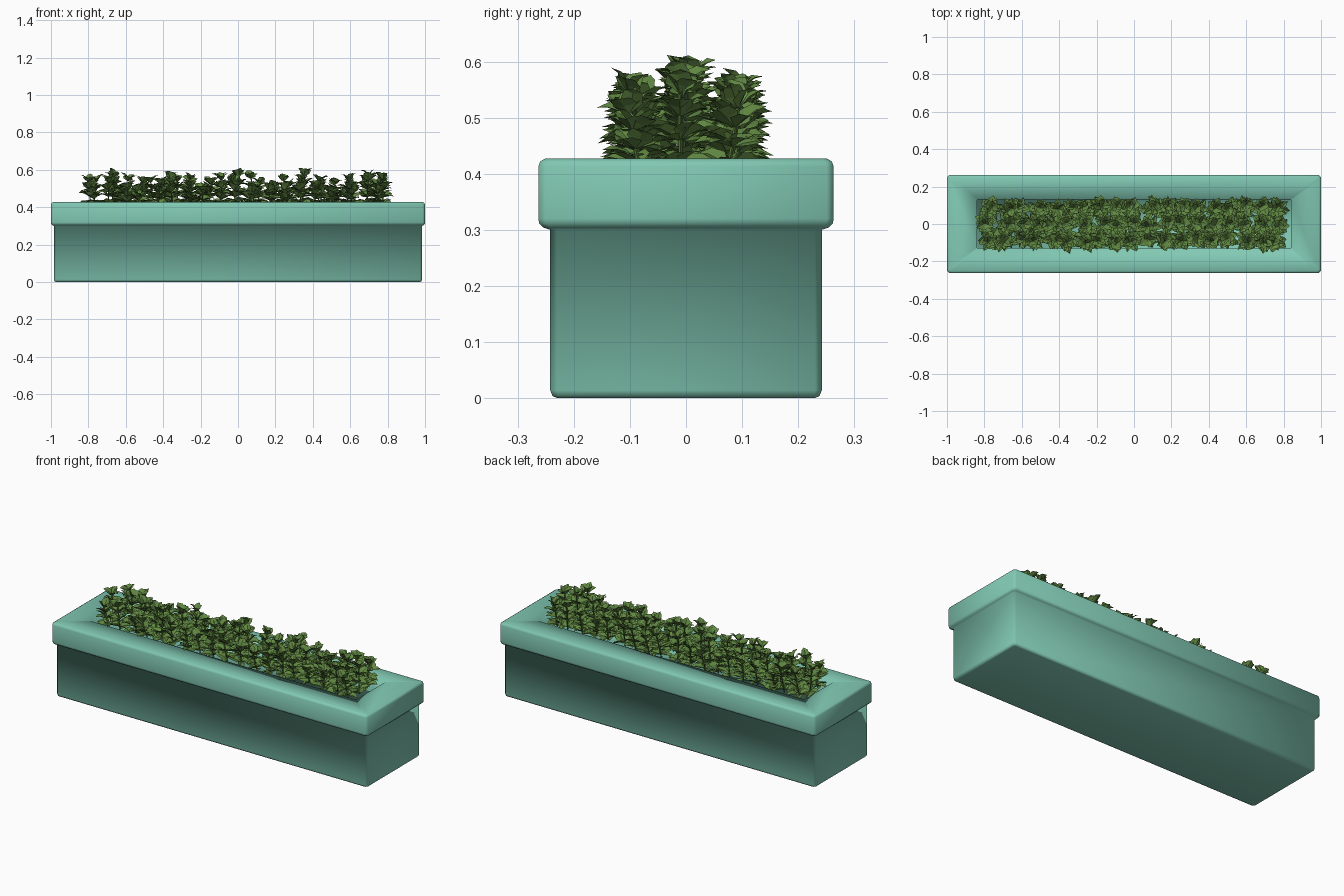
import bpy, bmesh, math, random
from mathutils import Vector, Matrix

random.seed(7)
cube = bpy.data.objects.get("Cube")
if cube:
    bpy.data.objects.remove(cube, do_unlink=True)


def material(name, colour):
    mat = bpy.data.materials.new(name)
    mat.use_nodes = True
    mat.diffuse_color = (*colour, 1)
    bsdf = next(n for n in mat.node_tree.nodes if n.type == 'BSDF_PRINCIPLED')
    bsdf.inputs["Base Color"].default_value = (*colour, 1)
    bsdf.inputs["Roughness"].default_value = 0.7
    return mat


def finish(bm, name, mat):
    mesh = bpy.data.meshes.new(name)
    bm.to_mesh(mesh)
    bm.free()
    mesh.materials.append(mat)
    obj = bpy.data.objects.new(name, mesh)
    bpy.context.collection.objects.link(obj)
    return obj


teal = material("teal glaze", (0.22, 0.58, 0.45))
green = material("leaf green", (0.12, 0.25, 0.055))


# Trough: chamfered rectangles stacked along a profile
def rectangle(bm, hx, hy, z, c):
    corners = [(hx, c - hy), (hx, hy - c), (hx - c, hy), (c - hx, hy),
               (-hx, hy - c), (-hx, c - hy), (c - hx, -hy), (hx - c, -hy)]
    return [bm.verts.new((x, y, z)) for x, y in corners]


profile = [  # half length, half width, height, corner chamfer
    (0.972, 0.229, 0.0, 0.008), (0.981, 0.238, 0.004, 0.010),
    (0.985, 0.242, 0.014, 0.012), (0.985, 0.242, 0.300, 0.012),
    (0.993, 0.254, 0.304, 0.012), (0.999, 0.262, 0.312, 0.012),
    (1.0, 0.263, 0.320, 0.012), (1.0, 0.263, 0.413, 0.012),
    (0.997, 0.260, 0.422, 0.012), (0.988, 0.251, 0.427, 0.010),
    (0.840, 0.130, 0.427, 0.004), (0.840, 0.130, 0.390, 0.004)]
bm = bmesh.new()
loops = [rectangle(bm, *p) for p in profile]
for low, high in zip(loops, loops[1:]):
    for i in range(8):
        j = (i + 1) % 8
        bm.faces.new((low[i], low[j], high[j], high[i]))
bm.faces.new(loops[0][::-1])
bm.faces.new(loops[-1])
for f in bm.faces:
    f.smooth = True
finish(bm, "planter_trough", teal)


# Foliage: folded pointed leaves gathered into sprigs
def leaf(bm, origin, heading, pitch, length, width):
    frame = (Matrix.Translation(origin) @ Matrix.Rotation(heading, 4, 'Z')
             @ Matrix.Rotation(-pitch, 4, 'Y')
             @ Matrix.Rotation(random.uniform(-0.5, 0.5), 4, 'X'))

    def point(x, y, z):
        return bm.verts.new(frame @ Vector((x * length, y * width, z * length)))

    root, tip = point(0, 0, 0), point(1, 0, -0.08)
    spine = [point(0.4, 0, 0.04), point(0.75, 0, 0.03)]
    for s in (-1, 1):
        a, b = point(0.35, s * 0.5, 0.17), point(0.75, s * 0.4, 0.12)
        for face in ((root, a, spine[0]), (spine[0], a, b, spine[1]),
                     (spine[1], b, tip)):
            bm.faces.new(face if s < 0 else face[::-1])


def sprig(bm, x, y, top):
    # A stem with leaf whorls that get steeper towards the top
    base = Vector((x, y, 0.40))
    lean = Vector((random.uniform(-0.02, 0.02), y * 0.25, top - 0.04 - base.z))
    stem = [[bm.verts.new(p + Vector((0.004 * math.cos(a), 0.004 * math.sin(a), 0)))
             for a in (0, 2.1, 4.2)] for p in (base, base + lean)]
    for i in range(3):
        j = (i + 1) % 3
        bm.faces.new((stem[0][i], stem[0][j], stem[1][j], stem[1][i]))
    whorls = 4
    for k in range(whorls):
        t = k / (whorls - 1)
        count = 6 if k < whorls - 1 else 5
        turn = random.uniform(0, math.tau)
        for i in range(count):
            heading = turn + math.tau * i / count + random.uniform(-0.3, 0.3)
            pitch = 0.25 + 0.6 * t + random.uniform(-0.3, 0.25)
            length = random.uniform(0.055, 0.08) * (1 - 0.2 * t)
            leaf(bm, base + lean * (0.12 + 0.88 * t), heading, pitch,
                 length, random.uniform(0.036, 0.05))


bm = bmesh.new()
columns = 19
for c in range(columns):
    x = -0.77 + 1.54 * c / (columns - 1)
    bunch = 0.022 * math.cos(math.tau * x / 0.36)
    for row in (-1, 0, 1):
        y = row * 0.073 + random.uniform(-0.012, 0.012)
        top = 0.575 + bunch - 0.03 * abs(row) + random.uniform(-0.02, 0.018)
        sprig(bm, x + random.uniform(-0.02, 0.02), y, top)
finish(bm, "foliage", green)
